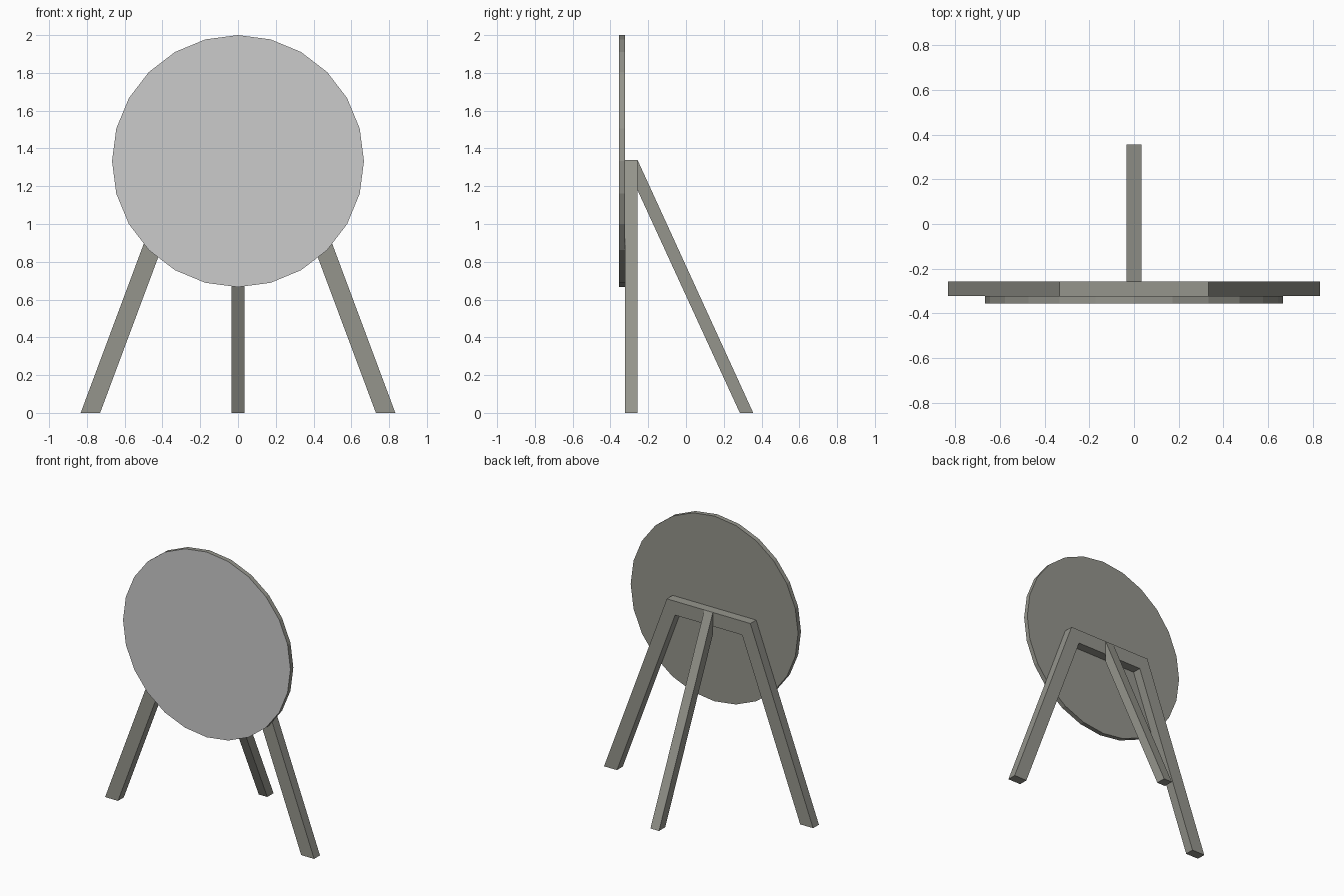
import bpy, bmesh, math

if "Cube" in bpy.data.objects:
    bpy.data.objects.remove(bpy.data.objects["Cube"])


def material(name, rgb):
    m = bpy.data.materials.new(name)
    m.diffuse_color = (*rgb, 1.0)
    m.use_nodes = True
    m.node_tree.nodes["Principled BSDF"].inputs["Base Color"].default_value = m.diffuse_color
    return m


frame_grey = material("warm grey", (0.30, 0.30, 0.265))
face_grey = material("light grey", (0.60, 0.60, 0.60))


def extrude_profile(name, points, offset, mats):
    """Make a flat polygon from 3D points and extrude it along offset."""
    bm = bmesh.new()
    face = bm.faces.new([bm.verts.new(p) for p in points])
    res = bmesh.ops.extrude_face_region(bm, geom=[face], use_keep_orig=True)
    verts = [g for g in res["geom"] if isinstance(g, bmesh.types.BMVert)]
    bmesh.ops.translate(bm, verts=verts, vec=offset)
    bmesh.ops.recalc_face_normals(bm, faces=bm.faces)
    # front face takes the second colour when there is one
    if len(mats) > 1:
        for f in bm.faces:
            f.material_index = 1 if f.normal.y < -0.9 else 0
    me = bpy.data.meshes.new(name)
    bm.to_mesh(me)
    bm.free()
    for m in mats:
        me.materials.append(m)
    ob = bpy.data.objects.new(name, me)
    bpy.context.collection.objects.link(ob)
    return ob


# Round board: 24-sided disc with a light front
R, CZ = 0.667, 1.333
disc = [(R * math.sin(math.radians(15 * i)), -0.356, CZ + R * math.cos(math.radians(15 * i)))
        for i in range(24)]
extrude_profile("round_board", disc, (0, 0.033, 0), [frame_grey, face_grey])

# Front frame: two splayed legs joined by a crossbar, one mirrored outline
half = [(0.333, 1.34), (0.833, 0.0), (0.73, 0.0), (0.267, 1.24)]
outline = half + [(-x, z) for x, z in reversed(half)]
extrude_profile("front_frame", [(x, -0.323, z) for x, z in outline],
                (0, 0.066, 0), [frame_grey])

# Rear prop leg
rear = [(-0.257, 1.34), (-0.257, 1.18), (0.285, 0.0), (0.356, 0.0)]
extrude_profile("rear_leg", [(-0.034, y, z) for y, z in rear],
                (0.068, 0, 0), [frame_grey])
